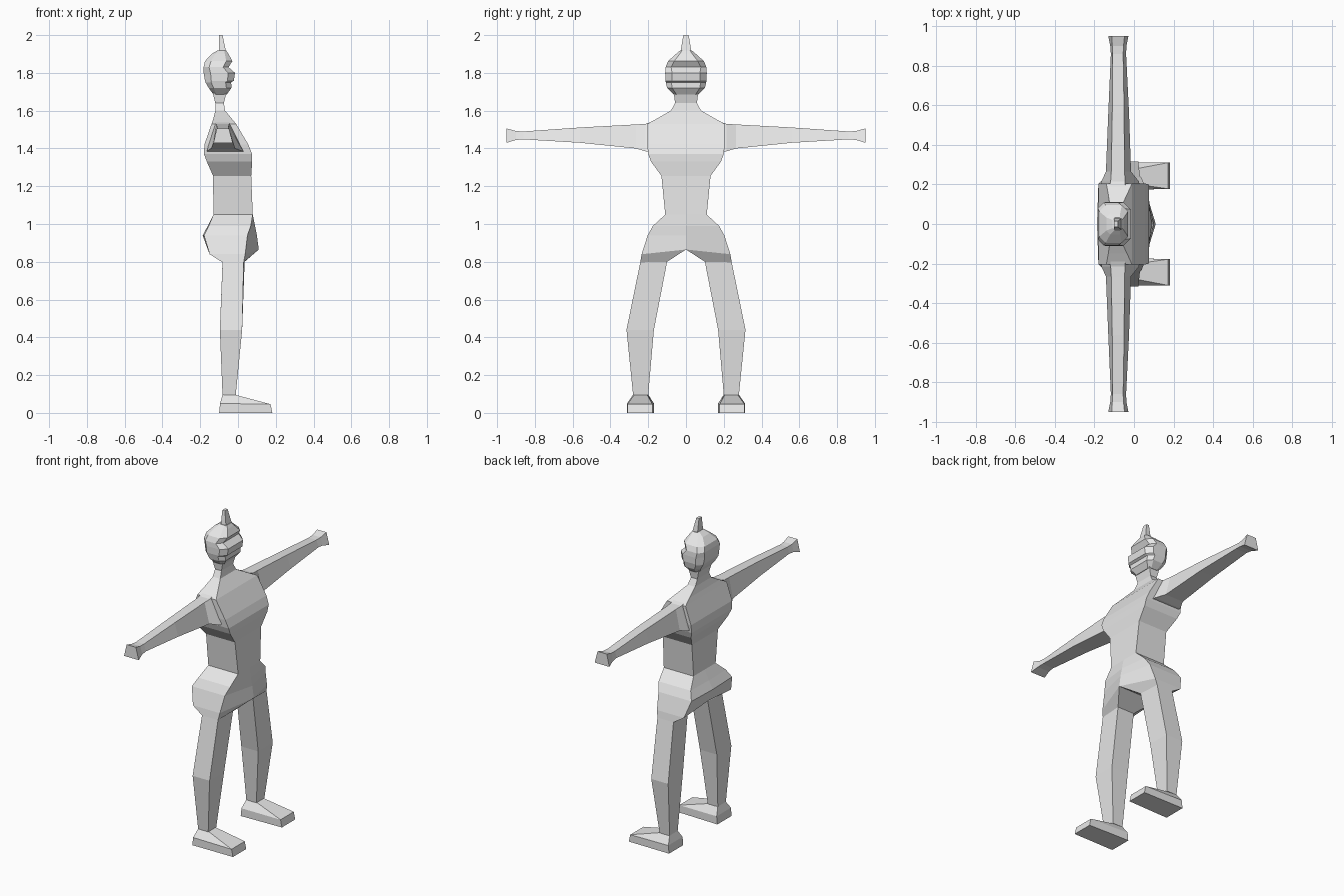
import bpy, bmesh

mat = bpy.data.materials.new("light_grey")
mat.diffuse_color = (0.8, 0.8, 0.8, 1)


def loft(name, rings, mirror=False, caps=(True, True)):
    """Skin a list of equal-length point rings into one flat-shaded part."""
    bm = bmesh.new()
    vs = [[bm.verts.new(p) for p in r] for r in rings]
    n = len(vs[0])
    for a, b in zip(vs, vs[1:]):
        for i in range(n):
            j = (i + 1) % n
            bm.faces.new((a[i], a[j], b[j], b[i]))
    if caps[0]:
        bm.faces.new(vs[0])
    if caps[1]:
        bm.faces.new(vs[-1])
    bmesh.ops.recalc_face_normals(bm, faces=bm.faces)
    me = bpy.data.meshes.new(name)
    bm.to_mesh(me)
    bm.free()
    me.materials.append(mat)
    ob = bpy.data.objects.new(name, me)
    bpy.context.collection.objects.link(ob)
    if mirror:
        m = ob.modifiers.new("mirror", 'MIRROR')
        m.use_axis = (False, True, False)
        m.use_clip = True
    return ob


def box(z, xb, xf, h):
    """Rectangular ring across the body at height z."""
    return [(xb, -h, z), (xf, -h, z), (xf, h, z), (xb, h, z)]


def octagon(z, xb, xf, h, c=0.22):
    """Rectangular ring with chamfered corners."""
    k = c * (xf - xb)
    return [(xb + k, -h, z), (xf - k, -h, z), (xf, -h + k, z), (xf, h - k, z),
            (xf - k, h, z), (xb + k, h, z), (xb, h - k, z), (xb, -h + k, z)]


# Torso and neck: waist, ribs, chest, shoulders, neck
loft("torso", [box(*s) for s in (
    (1.05, -0.13, 0.078, 0.11), (1.255, -0.132, 0.07, 0.13),
    (1.33, -0.165, 0.075, 0.185), (1.37, -0.18, 0.075, 0.20),
    (1.42, -0.178, 0.055, 0.205), (1.53, -0.14, -0.01, 0.205),
    (1.56, -0.13, -0.035, 0.15), (1.60, -0.12, -0.068, 0.08),
    (1.64, -0.12, -0.075, 0.058), (1.70, -0.135, -0.06, 0.065))])


# Hip and leg, one side: each row is x back/front at the inner edge,
# x back/front at the outer edge, inner y/z, outer y/z
def leg_ring(bi, fi, bo, fo, yi, zi, yo, zo):
    return [(bi, yi, zi), (fi, yi, zi), (fo, yo, zo), (bo, yo, zo)]


loft("hip_and_leg", [leg_ring(*s) for s in (
    (-0.13, 0.078, -0.13, 0.078, 0, 1.05, 0.11, 1.05),
    (-0.16, 0.09, -0.155, 0.068, 0, 0.99, 0.175, 0.99),
    (-0.187, 0.10, -0.18, 0.05, 0, 0.94, 0.203, 0.94),
    (-0.16, 0.11, -0.15, 0.038, 0, 0.865, 0.235, 0.84),
    (-0.082, 0.035, -0.082, 0.03, 0.10, 0.80, 0.242, 0.797),
    (-0.096, 0.022, -0.096, 0.022, 0.17, 0.44, 0.315, 0.44),
    (-0.082, -0.012, -0.082, -0.012, 0.20, 0.095, 0.28, 0.095))],
    mirror=True, caps=(False, True))

# Foot: ankle ring flares to the sole, with a long sloping toe
loft("foot", [
    [(-0.082, 0.20, 0.097), (-0.012, 0.205, 0.095),
     (-0.012, 0.275, 0.095), (-0.082, 0.28, 0.097)],
    [(-0.095, 0.17, 0.05), (0.172, 0.178, 0.046),
     (0.172, 0.31, 0.046), (-0.095, 0.312, 0.05)],
    [(-0.10, 0.17, 0), (0.182, 0.178, 0),
     (0.182, 0.31, 0), (-0.10, 0.312, 0)]], mirror=True)


# Arm: wide underside, narrower top, flared wrist
def arm_ring(y, z0, z1, b0, f0, b1, f1):
    return [(b0, y, z0), (f0, y, z0), (f1, y, z1), (b1, y, z1)]


loft("arm", [arm_ring(*s) for s in (
    (0.17, 1.385, 1.545, -0.165, 0.035, -0.12, -0.045),
    (0.215, 1.385, 1.53, -0.165, 0.025, -0.118, -0.045),
    (0.265, 1.40, 1.527, -0.142, -0.015, -0.115, -0.048),
    (0.56, 1.43, 1.511, -0.13, -0.025, -0.11, -0.05),
    (0.86, 1.448, 1.49, -0.117, -0.04, -0.108, -0.055),
    (0.90, 1.445, 1.492, -0.12, -0.038, -0.11, -0.053),
    (0.95, 1.43, 1.506, -0.13, -0.028, -0.112, -0.048))], mirror=True)

# Head: jaw, mouth ledge, cheek, recessed brow, crown
loft("head", [octagon(*s) for s in (
    (1.685, -0.13, -0.06, 0.065), (1.72, -0.155, -0.035, 0.10),
    (1.75, -0.172, -0.036, 0.107), (1.758, -0.175, -0.022, 0.109),
    (1.80, -0.182, -0.016, 0.11), (1.83, -0.182, -0.05, 0.108),
    (1.862, -0.175, -0.03, 0.095), (1.90, -0.14, -0.05, 0.053),
    (1.918, -0.11, -0.062, 0.032))])

# Crest spike on the crown
loft("crest", [box(*s) for s in (
    (1.905, -0.10, -0.062, 0.03), (2.0, -0.10, -0.082, 0.014))])
